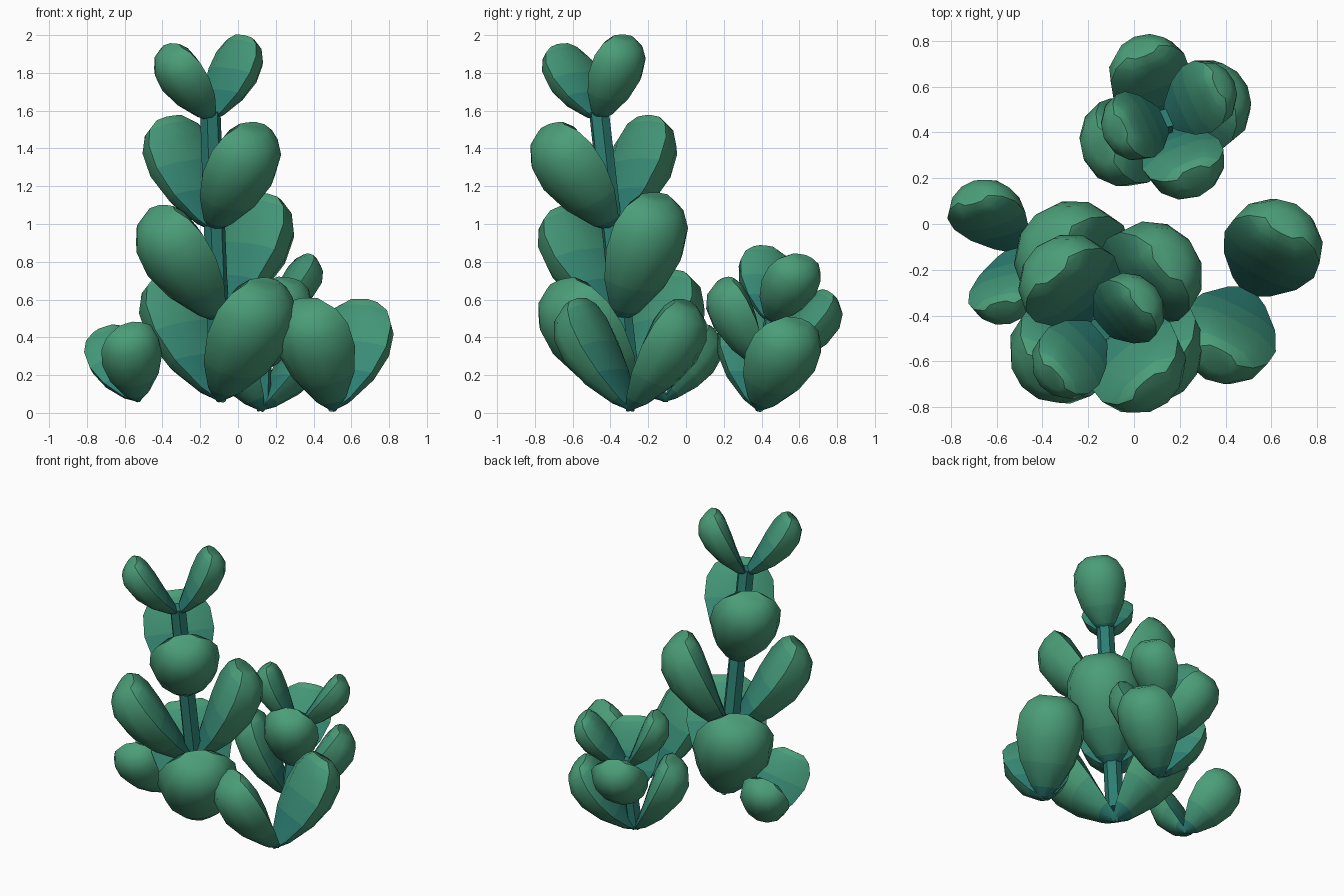
import bpy, bmesh, math
from mathutils import Vector

if "Cube" in bpy.data.objects:
    bpy.data.objects.remove(bpy.data.objects["Cube"])


def material(name, rgb):
    m = bpy.data.materials.new(name)
    m.diffuse_color = (*rgb, 1)
    m.use_nodes = True
    m.node_tree.nodes["Principled BSDF"].inputs["Base Color"].default_value = m.diffuse_color
    return m


MATS = [material("leaf_green", (0.07, 0.34, 0.19)),
        material("leaf_mid_green", (0.055, 0.30, 0.185)),
        material("leaf_sea_green", (0.04, 0.26, 0.18)),
        material("leaf_teal", (0.025, 0.21, 0.17))]

# leaf profile per unit length:
# (distance along leaf, half width, outer bulge, inner bulge)
PROFILE = [(0, .015, .012, 0), (.13, .145, .12, .01), (.36, .28, .24, .035),
           (.60, .345, .31, .07), (.80, .33, .305, .09),
           (.93, .255, .24, .08), (1.0, .145, .125, .05)]
ARC = 6
OUTER = [3, 1, 0, 0, 0, 0]     # colour per band, base to tip
INNER = [3, 3, 2, 1, 1, 0]


def finish(bm, name, angle=45):
    bmesh.ops.recalc_face_normals(bm, faces=bm.faces[:])
    me = bpy.data.meshes.new(name)
    bm.to_mesh(me)
    bm.free()
    for m in MATS:
        me.materials.append(m)
    ob = bpy.data.objects.new(name, me)
    bpy.context.collection.objects.link(ob)
    bpy.ops.object.select_all(action='DESELECT')
    ob.select_set(True)
    bpy.context.view_layer.objects.active = ob
    bpy.ops.object.shade_smooth_by_angle(angle=math.radians(angle))


def add_leaf(bm, center, axis, out, length, tilt, width):
    """Plump leaf leaning out from the axis, nearly flat on its inner side."""
    side = axis.cross(out)
    along = axis * math.cos(tilt) + out * math.sin(tilt)
    normal = out * math.cos(tilt) - axis * math.sin(tilt)
    base = center - out * 0.03 * length
    rings = []
    for v, hw, th, inner in PROFILE:
        section = [(hw * math.cos(math.pi * i / ARC), th * math.sin(math.pi * i / ARC))
                   for i in range(ARC + 1)]
        section += [(-hw * 0.55, -inner * 0.9), (0, -inner), (hw * 0.55, -inner * 0.9)]
        rings.append([bm.verts.new(base + (along * v + side * (x * width) + normal * y) * length)
                      for x, y in section])
    n = len(rings[0])
    for k in range(len(rings) - 1):
        for i in range(n):
            j = (i + 1) % n
            f = bm.faces.new((rings[k][i], rings[k][j], rings[k + 1][j], rings[k + 1][i]))
            f.material_index = (OUTER if i < ARC else INNER)[k]
    bm.faces.new(rings[0]).material_index = 3
    bm.faces.new(rings[-1])


def leaf_pair(name, center, axis, heading, length, tilt=34, width=1.0):
    axis = Vector(axis).normalized()
    out = Vector((*heading, 0))
    out = (out - axis * out.dot(axis)).normalized()
    bm = bmesh.new()
    for s in (1, -1):
        add_leaf(bm, Vector(center), axis, out * s, length, math.radians(tilt), width)
    finish(bm, name)


def stem(name, start, end, radius):
    a, b = Vector(start), Vector(end)
    d = b - a
    rot = d.to_track_quat('Z', 'Y')
    bm = bmesh.new()
    bmesh.ops.create_cone(bm, cap_ends=True, segments=6, radius1=radius,
                          radius2=radius * 0.92, depth=d.length)
    for v in bm.verts:
        v.co = rot @ v.co + (a + b) / 2
    for f in bm.faces:
        f.material_index = 3
    finish(bm, name, 30)


def plant(name, start, end, radius, tiers):
    """Stem with crossed leaf pairs; tiers are (z, heading, length, tilt, width)."""
    a, b = Vector(start), Vector(end)
    for i, (z, heading, length, tilt, width) in enumerate(tiers):
        c = a.lerp(b, (z - a.z) / (b.z - a.z))
        leaf_pair(f"{name}_leaf_pair_{i + 1}", c, b - a, heading, length, tilt, width)
    stem(name + "_stem", a + (b - a) * 0.06, b + (b - a).normalized() * 0.05, radius)


# tall main plant
plant("tall_plant", (-0.09, -0.29, 0.06), (-0.145, -0.455, 1.545), 0.06, [
    (0.06, (0.90, -1.08), 0.77, 31, 0.97),
    (0.48, (1.06, 0.93), 0.745, 31, 0.93),
    (0.96, (0.90, -1.08), 0.68, 31, 0.96),
    (1.545, (1.06, 0.93), 0.50, 32, 0.97)])

# medium plant at the back
plant("back_plant", (0.12, 0.385, 0.01), (0.14, 0.455, 0.47), 0.05, [
    (0.01, (0.91, 0.41), 0.60, 31, 0.98),
    (0.22, (-0.37, 0.93), 0.55, 34, 0.95),
    (0.47, (0.91, 0.41), 0.46, 33, 1.0)])

# single sprouts at the right and left
leaf_pair("right_sprout", (0.50, -0.295, 0.01), (0.02, 0, 1), (0.46, 0.89), 0.67, 30, 0.95)
leaf_pair("left_sprout", (-0.525, -0.11, 0.06), (-0.29, -0.04, 0.95), (-0.25, 0.97), 0.485, 32)
